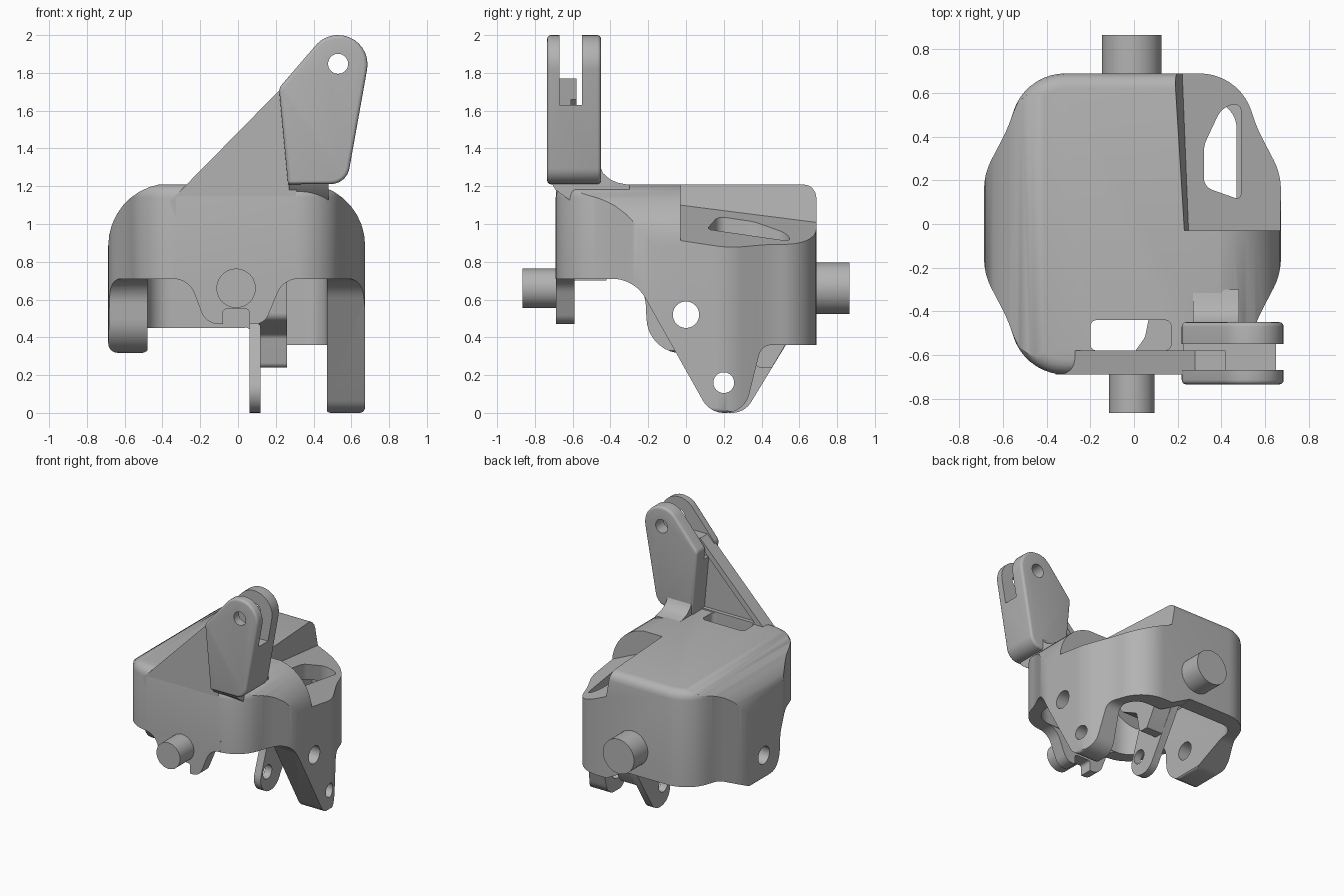
import bpy, bmesh, math
from mathutils import Vector

if "Cube" in bpy.data.objects:
    bpy.data.objects.remove(bpy.data.objects["Cube"])

steel = bpy.data.materials.new("cast_grey")
steel.use_nodes = True
GREY = (0.45, 0.45, 0.45, 1)
steel.diffuse_color = GREY
steel.node_tree.nodes["Principled BSDF"].inputs["Base Color"].default_value = GREY


def rounded(points, steps=9):
    """Outline whose corners (u, v, radius) are replaced by arcs."""
    out = []
    n = len(points)
    for i, p in enumerate(points):
        c = Vector(p[:2])
        if len(p) < 3:
            out.append(c)
            continue
        a = (Vector(points[i - 1][:2]) - c).normalized()
        b = (Vector(points[(i + 1) % n][:2]) - c).normalized()
        half = a.angle(b) / 2
        centre = c + (a + b).normalized() * p[2] / math.sin(half)
        reach = p[2] / math.tan(half)
        start, end = c + a * reach - centre, c + b * reach - centre
        sweep = start.angle_signed(end)
        for k in range(steps + 1):
            t = -sweep * k / steps
            out.append(centre + Vector((start.x * math.cos(t) - start.y * math.sin(t),
                                        start.x * math.sin(t) + start.y * math.cos(t))))
    return out


def prism(name, points, axis, lo, hi, bevel=0):
    """Extrude an outline along an axis, optionally rounding both rims."""
    place = {"x": lambda u, v, w: (w, u, v),
             "y": lambda u, v, w: (u, w, v),
             "z": lambda u, v, w: (u, v, w)}[axis]
    outline = rounded(points)
    bm = bmesh.new()
    rings = [[bm.verts.new(place(p.x, p.y, w)) for p in outline] for w in (lo, hi)]
    caps = [bm.faces.new(r) for r in rings]
    n = len(outline)
    for i in range(n):
        j = (i + 1) % n
        bm.faces.new((rings[0][i], rings[0][j], rings[1][j], rings[1][i]))
    bmesh.ops.recalc_face_normals(bm, faces=bm.faces)
    if bevel:
        rims = list({e for f in caps for e in f.edges})
        bmesh.ops.bevel(bm, geom=rims, offset=bevel, segments=4, profile=0.5,
                        affect="EDGES", clamp_overlap=False)
    mesh = bpy.data.meshes.new(name)
    bm.to_mesh(mesh)
    bm.free()
    obj = bpy.data.objects.new(name, mesh)
    bpy.context.scene.collection.objects.link(obj)
    return obj


def rod(name, axis, u, v, r, lo, hi):
    ring = [(u + r * math.cos(k * math.tau / 40), v + r * math.sin(k * math.tau / 40))
            for k in range(40)]
    return prism(name, ring, axis, lo, hi)


def combine(obj, other, operation="DIFFERENCE"):
    """Apply one boolean and throw the helper away."""
    mod = obj.modifiers.new("cut", "BOOLEAN")
    mod.object, mod.operation, mod.solver = other, operation, "EXACT"
    graph = bpy.context.evaluated_depsgraph_get()
    graph.update()
    mesh = bpy.data.meshes.new_from_object(obj.evaluated_get(graph))
    obj.modifiers.clear()
    obj.data = mesh
    bpy.data.objects.remove(other)


# Housing: waisted plan crossed with a domed section, lug tips rounded
MID = -0.007
quarter = [(0.49, 0.69, 0.25), (0.57, 0.44, 0.7), (0.68, 0.23, 0.3)]
right = quarter + [(x, -y, r) for x, y, r in reversed(quarter)]
plan = [(MID + x, y, r) for x, y, r in right + [(-x, y, r) for x, y, r in reversed(right)]]
housing = prism("housing", plan, "z", -0.1, 1.21, 0.07)
dome = [(0.468, 0, 0.03), (0.673, 0, 0.03), (0.673, 1.215, 0.33), (-0.687, 1.215, 0.33),
        (-0.687, 0.318, 0.05), (-0.482, 0.318, 0.04), (-0.45, 0.4), (0.4, 0.3)]
combine(housing, prism("dome", dome, "y", -1, 1), "INTERSECT")

# Open hollow underneath
hollow = prism("hollow", [(-0.48, -0.585, 0.16), (0.47, -0.585, 0.16),
                          (0.47, 0.56, 0.12), (-0.48, 0.56, 0.12)], "z", -0.3, 1.3)
section = [(-0.6, -0.4), (0.6, -0.4), (0.6, 0.68), (0.15, 1.02, 0.1), (0.1, 1.07),
           (-0.3, 1.07, 0.1), (-0.6, 0.78)]
combine(hollow, prism("section", section, "y", -1, 1), "INTERSECT")
combine(housing, hollow)

# Lower edge of each side wall, with its hanging lug
left_edge = [(-0.9, -0.2), (-0.9, 0.71), (-0.22, 0.71, 0.14), (-0.2, 0.315, 0.19),
             (0.12, 0.315, 0.2), (0.42, 0.45, 0.15), (0.9, 0.45), (0.9, -0.2)]
right_edge = [(-0.9, -0.2), (-0.9, 0.71), (-0.273, 0.71, 0.2), (0.126, 0, 0.13),
              (0.31, 0, 0.13), (0.4, 0.36, 0.07), (0.9, 0.36), (0.9, -0.2)]
combine(housing, prism("left_edge", left_edge, "x", -1, 0.05))
combine(housing, prism("right_edge", right_edge, "x", 0.05, 1))
combine(housing, prism("rear_ramp", [(0.04, 0.3), (0.33, 0.3), (0.04, 0.455)], "y", 0.45, 0.9))

# Sloping step on the rear of one shoulder
step = prism("step", [(0.25, 1.1), (0.9, 0.81), (0.9, 1.5), (0.18, 1.5)], "y", -0.03, 0.9)
for v in step.data.vertices:
    v.co.z -= 0.127 * (v.co.y + 0.03)
    v.co.x -= 0.04 * (v.co.y + 0.03)
combine(housing, step)

# Openings in the top and pin holes through the walls
window = [(0.32, 0.17, 0.06), (0.49, 0.11, 0.02), (0.49, 0.56, 0.03),
          (0.4, 0.53, 0.1), (0.32, 0.36, 0.15)]
combine(housing, prism("window", window, "z", 0.74, 1.4))
slot = [(-0.2, -0.58, 0.03), (0.17, -0.58, 0.03), (0.17, -0.44, 0.03), (-0.2, -0.44, 0.03)]
combine(housing, prism("slot", slot, "z", 0.75, 1.4))
combine(housing, rod("side_hole", "x", 0, 0.52, 0.07, -1, 1))
combine(housing, rod("lug_hole", "x", 0.2, 0.16, 0.055, 0.3, 1))
parts = [housing]

# Front tab around the small pin, notched below
tab = [(-0.33, 0.8), (-0.345, 0.71), (-0.26, 0.71, 0.12), (-0.17, 0.47, 0.1), (-0.08, 0.47),
       (-0.08, 0.55, 0.02), (0.06, 0.55, 0.02), (0.06, 0.47), (0.14, 0.47, 0.08),
       (0.24, 0.71, 0.12), (0.325, 0.71), (0.33, 0.8)]
parts.append(prism("front_tab", tab, "y", -0.689, -0.59))

# Pivot pins
parts.append(rod("front_pin", "y", -0.01, 0.66, 0.104, -0.865, -0.6))
parts.append(rod("rear_pin", "y", -0.01, 0.66, 0.137, 0.6, 0.865))

# Inner leg slanting down from the rear wall, with a thick upper rib
leg = prism("inner_leg", [(0.065, 0, 0.12), (0.31, 0, 0.12), (0.59, 0.46),
                          (0.59, 0.9), (0.38, 0.9)], "x", 0.06, 0.12)
combine(leg, rod("leg_hole", "x", 0.2, 0.16, 0.055, 0, 0.3))
parts.append(leg)
rib = [(0.14, 0.98), (0.16, 0.5, 0.05), (0.34, 0.41, 0.04), (0.37, 0.24, 0.03),
       (0.455, 0.24), (0.585, 0.46), (0.585, 0.95)]
parts.append(prism("inner_rib", rib, "x", 0.11, 0.26))
parts.append(prism("inner_gusset", [(0.0, -0.59), (0.2, -0.59), (0.2, -0.42),
                                    (0.07, -0.42), (0.05, -0.52, 0.08)], "z", 0.7, 0.97))

# Upright arm with a recessed back
arm = prism("arm", [(-0.3, 0.95), (0.25, 0.95), (0.32, 1.21), (0.42, 1.77), (0.28, 1.77),
                    (-0.36, 1.12)], "y", -0.689, -0.58)
combine(arm, prism("recess", [(-0.2, 1.22), (0.4, 1.22), (0.4, 1.72), (0.29, 1.72)],
                   "y", -0.61, -0.4))
parts.append(arm)

# Forked head and its foot
head = [(0.265, 1.21), (0.575, 1.212, 0.1), (0.716, 2.0, 0.155), (0.458, 2.0, 0.155),
        (0.217, 1.72, 0.05)]
fork = prism("fork", head, "y", -0.735, -0.45, 0.02)
gap = [(-0.67, 1.63), (-0.55, 1.63), (-0.55, 2.2), (-0.67, 2.2)]
combine(fork, prism("gap", gap, "x", 0, 1))
combine(fork, rod("fork_hole", "y", 0.53, 1.848, 0.053, -1, 0))
parts.append(fork)
foot = [(-0.58, 1.1), (-0.69, 1.18), (-0.72, 1.23), (-0.46, 1.32), (-0.44, 1.27),
        (-0.4, 1.235), (-0.36, 1.218), (-0.3, 1.207), (-0.3, 1.1)]
parts.append(prism("fork_foot", foot, "x", 0.27, 0.48))

# Finish: one material, smooth curves with crisp edges
bpy.ops.object.select_all(action="DESELECT")
for part in parts:
    part.data.materials.clear()
    part.data.materials.append(steel)
    part.select_set(True)
bpy.context.view_layer.objects.active = housing
bpy.ops.object.shade_smooth_by_angle(angle=math.radians(32))
